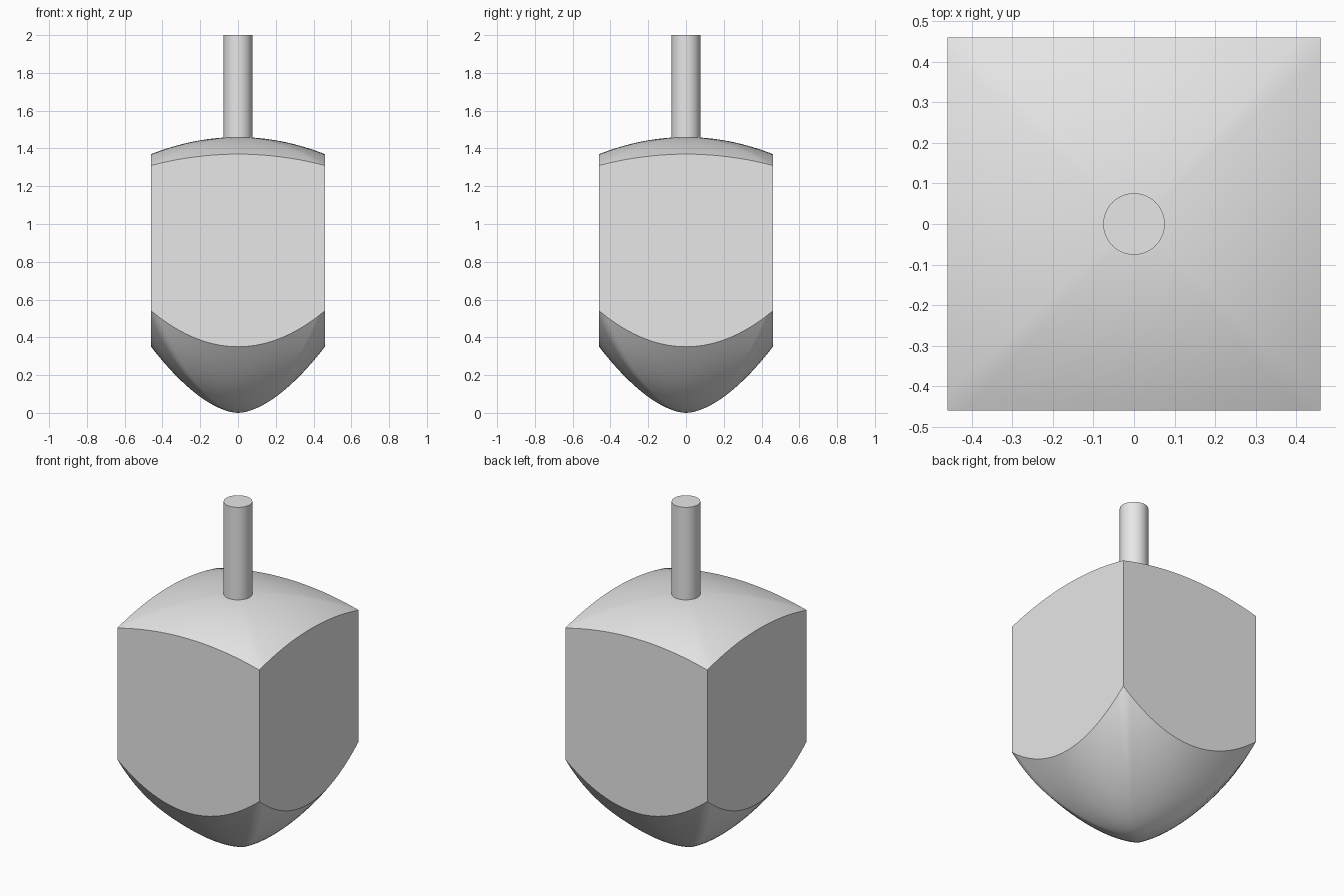
import bpy
import bmesh

cube = bpy.data.objects.get("Cube")
if cube:
    bpy.data.objects.remove(cube)

HALF = 0.46    # half width of the square body
SIDE = 20      # segments along each side
RINGS = 20     # rings in the tip and in the dome

grey = bpy.data.materials.new("plain_grey")
grey.use_nodes = True
grey.diffuse_color = (0.8, 0.8, 0.8, 1)
grey.node_tree.nodes["Principled BSDF"].inputs["Base Color"].default_value = grey.diffuse_color


def finish(name, bm):
    bmesh.ops.recalc_face_normals(bm, faces=bm.faces)
    mesh = bpy.data.meshes.new(name)
    bm.to_mesh(mesh)
    bm.free()
    mesh.materials.append(grey)
    obj = bpy.data.objects.new(name, mesh)
    bpy.context.collection.objects.link(obj)
    return obj


def square_outline():
    """Unit square points, each with its offset along the side (-1 to 1)."""
    points = []
    for turn in range(4):
        for i in range(SIDE):
            s = 2 * i / SIDE - 1
            x, y = 1, s
            for _ in range(turn):
                x, y = -y, x
            points.append((x, y, s))
    return points


def tip_height(t, s):
    """Rounded point: side edges dip in the middle and rise at the corners."""
    return (0.35 + 0.19 * s * s) * t ** (1.7 + 0.6 * s * s * t * t)


def dome_height(t, s):
    """Shallow dome falling towards the corners."""
    return 1.46 - (0.09 + 0.06 * s * s) * t * t


# Body: tip, four flat sides and dome in one closed skin
bm = bmesh.new()
outline = square_outline()
count = len(outline)


def ring(t, height):
    return [bm.verts.new((x * HALF * t, y * HALF * t, height(t, s))) for x, y, s in outline]


steps = [i / RINGS for i in range(1, RINGS + 1)]
rings = [ring(t, tip_height) for t in steps]
rings += [ring(t, dome_height) for t in reversed(steps)]
for low, high in zip(rings, rings[1:]):
    for i in range(count):
        j = (i + 1) % count
        bm.faces.new((low[i], low[j], high[j], high[i]))
for end, z in ((rings[0], tip_height(0, 0)), (rings[-1], dome_height(0, 0))):
    centre = bm.verts.new((0, 0, z))
    for i in range(count):
        bm.faces.new((end[i], end[(i + 1) % count], centre))

# Smooth tip and dome, crisp borders around the flat sides
for face in bm.faces:
    face.smooth = True
lower, upper = rings[RINGS - 1], rings[RINGS]
for border in (lower, upper):
    for i in range(count):
        bm.edges.get((border[i], border[(i + 1) % count])).smooth = False
for i in range(0, count, SIDE):
    bm.edges.get((lower[i], upper[i])).smooth = False
finish("body", bm)

# Stem: plain round handle
bm = bmesh.new()
bmesh.ops.create_cone(bm, cap_ends=True, segments=48, radius1=0.076, radius2=0.076, depth=0.58)
for face in bm.faces:
    face.smooth = len(face.verts) == 4
for edge in bm.edges:
    edge.smooth = all(f.smooth for f in edge.link_faces)
stem = finish("stem", bm)
stem.location.z = 1.71
